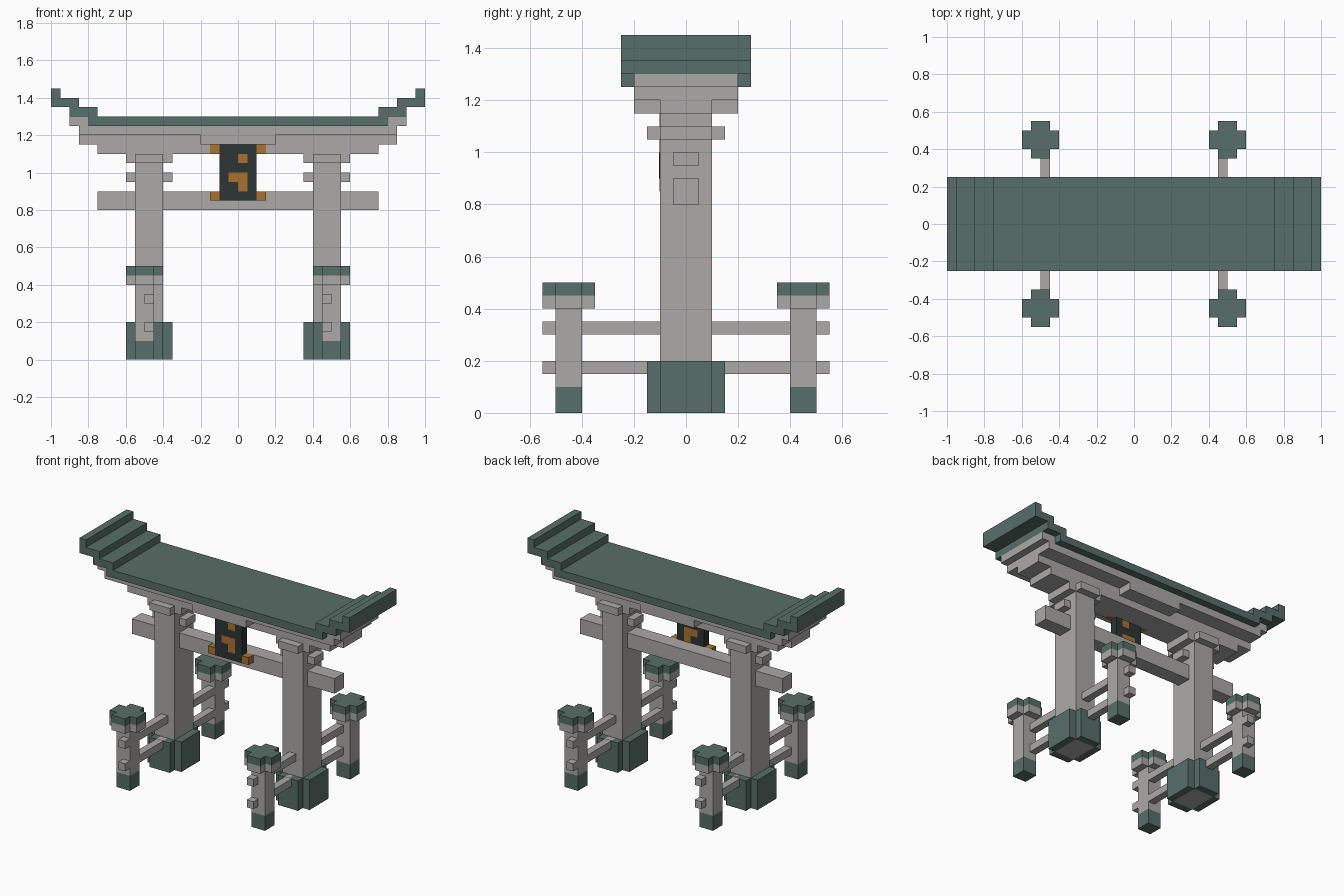
import bpy
import bmesh
from mathutils import Vector

cube = bpy.data.objects.get("Cube")
if cube:
    bpy.data.objects.remove(cube, do_unlink=True)


def material(name, rgb):
    m = bpy.data.materials.new(name)
    m.use_nodes = True
    m.diffuse_color = (*rgb, 1)
    m.node_tree.nodes["Principled BSDF"].inputs["Base Color"].default_value = (*rgb, 1)
    return m


STONE = material("pale grey stone", (0.41, 0.40, 0.39))
GREEN = material("dark slate green", (0.098, 0.158, 0.138))
BLACK = material("charcoal plaque", (0.026, 0.034, 0.034))
AMBER = material("amber gold", (0.40, 0.17, 0.028))


def prism(name, outline, direction, mat):
    """Extrude a closed 3D outline along a direction."""
    bm = bmesh.new()
    face = bm.faces.new([bm.verts.new(p) for p in outline])
    grown = bmesh.ops.extrude_face_region(bm, geom=[face], use_keep_orig=True)
    moved = [v for v in grown["geom"] if isinstance(v, bmesh.types.BMVert)]
    bmesh.ops.translate(bm, verts=moved, vec=Vector(direction))
    bmesh.ops.recalc_face_normals(bm, faces=bm.faces)
    mesh = bpy.data.meshes.new(name)
    bm.to_mesh(mesh)
    bm.free()
    mesh.materials.append(mat)
    obj = bpy.data.objects.new(name, mesh)
    bpy.context.scene.collection.objects.link(obj)
    return obj


def box(name, x, y, z, mat):
    """Box from (low, high) pairs; order within a pair does not matter."""
    outline = [(x[0], y[0], z[0]), (x[1], y[0], z[0]),
               (x[1], y[1], z[0]), (x[0], y[1], z[0])]
    return prism(name, outline, (0, 0, z[1] - z[0]), mat)


def cross(name, cx, cy, hx, hy, z, mat, notch=0.05):
    """Plus-shaped slab: a rectangle with its four corners notched."""
    ix, iy = hx - notch, hy - notch
    quarter = [(hx, iy), (ix, iy), (ix, hy)]
    pts = (quarter + [(-a, b) for a, b in reversed(quarter)]
           + [(-a, -b) for a, b in quarter] + [(a, -b) for a, b in reversed(quarter)])
    return prism(name, [(cx + a, cy + b, z[0]) for a, b in pts], (0, 0, z[1] - z[0]), mat)


def mirrored_profile(name, half, depth, mat):
    """Mirror a right-hand XZ profile and extrude it from front to back."""
    pts = half + [(-x, z) for x, z in reversed(half)]
    return prism(name, [(x, -depth, z) for x, z in pts], (0, 2 * depth, 0), mat)


# Stepped roof with upturned ends
mirrored_profile("roof", [
    (0.75, 1.3), (0.75, 1.35), (0.85, 1.35), (0.85, 1.4), (0.95, 1.4), (0.95, 1.45),
    (1, 1.45), (1, 1.35), (0.9, 1.35), (0.9, 1.3), (0.8, 1.3), (0.8, 1.25)], 0.25, GREEN)

# Beams beneath the roof
mirrored_profile("upper_lintel", [
    (0.85, 1.2), (0.85, 1.25), (0.9, 1.25), (0.9, 1.3), (0.8, 1.3), (0.8, 1.25)],
    0.2, STONE)
mirrored_profile("lower_lintel", [
    (0.75, 1.1), (0.75, 1.15), (0.85, 1.15), (0.85, 1.2)], 0.1, STONE)
box("lintel_centre_block", (-0.2, 0.2), (-0.2, 0.2), (1.15, 1.2), STONE)
box("tie_beam", (-0.75, 0.75), (-0.05, 0.05), (0.8, 0.9), STONE)

# Plaque with amber marks running through it and corner tabs
front, back = -0.102, -0.05
box("plaque", (-0.1, 0.1), (front, back), (0.85, 1.15), BLACK)
through = (front - 0.002, back + 0.002)
box("plaque_upper_mark", (0, 0.05), through, (1.05, 1.1), AMBER)
prism("plaque_lower_mark", [(x, through[0], z) for x, z in [
    (-0.05, 1), (0.05, 1), (0.05, 0.9), (0, 0.9), (0, 0.95), (-0.05, 0.95)]],
    (0, through[1] - through[0], 0), AMBER)

for s, side in ((1, "left"), (-1, "right")):
    for z, level in ((0.85, "lower"), (1.1, "upper")):
        box(f"{side}_{level}_plaque_tab", (s * 0.1, s * 0.15), (front, back),
            (z, z + 0.05), AMBER)

    # Main pillar, capital and wedges
    box(f"{side}_pillar", (s * 0.4, s * 0.55), (-0.1, 0.1), (0, 1.1), STONE)
    cross(f"{side}_capital", s * 0.475, 0, 0.125, 0.15, (1.05, 1.1), STONE)
    box(f"{side}_pillar_wedge", (s * 0.35, s * 0.6), (-0.05, 0.05), (0.95, 1), STONE)

    # Footing slabs around the pillar
    for x, part in ((0.35, "inner"), (0.55, "outer")):
        box(f"{side}_{part}_footing", (s * x, s * (x + 0.05)), (-0.1, 0.1), (0, 0.2), GREEN)

    # Rails running front to back
    for z, level in ((0.15, "lower"), (0.3, "upper")):
        box(f"{side}_{level}_rail", (s * 0.45, s * 0.5), (-0.55, 0.55), (z, z + 0.05), STONE)

    # Front and back footings and support posts
    for t, end in ((-1, "front"), (1, "back")):
        tag = f"{side}_{end}"
        box(f"{tag}_footing", (s * 0.4, s * 0.55), (t * 0.1, t * 0.15), (0, 0.2), GREEN)
        x, y = (s * 0.45, s * 0.55), (t * 0.4, t * 0.5)
        box(f"{tag}_post_foot", x, y, (0, 0.1), GREEN)
        box(f"{tag}_post", x, y, (0.1, 0.4), STONE)
        cross(f"{tag}_post_collar", s * 0.5, t * 0.45, 0.1, 0.1, (0.4, 0.45), STONE)
        cross(f"{tag}_post_cap", s * 0.5, t * 0.45, 0.1, 0.1, (0.45, 0.5), GREEN)
